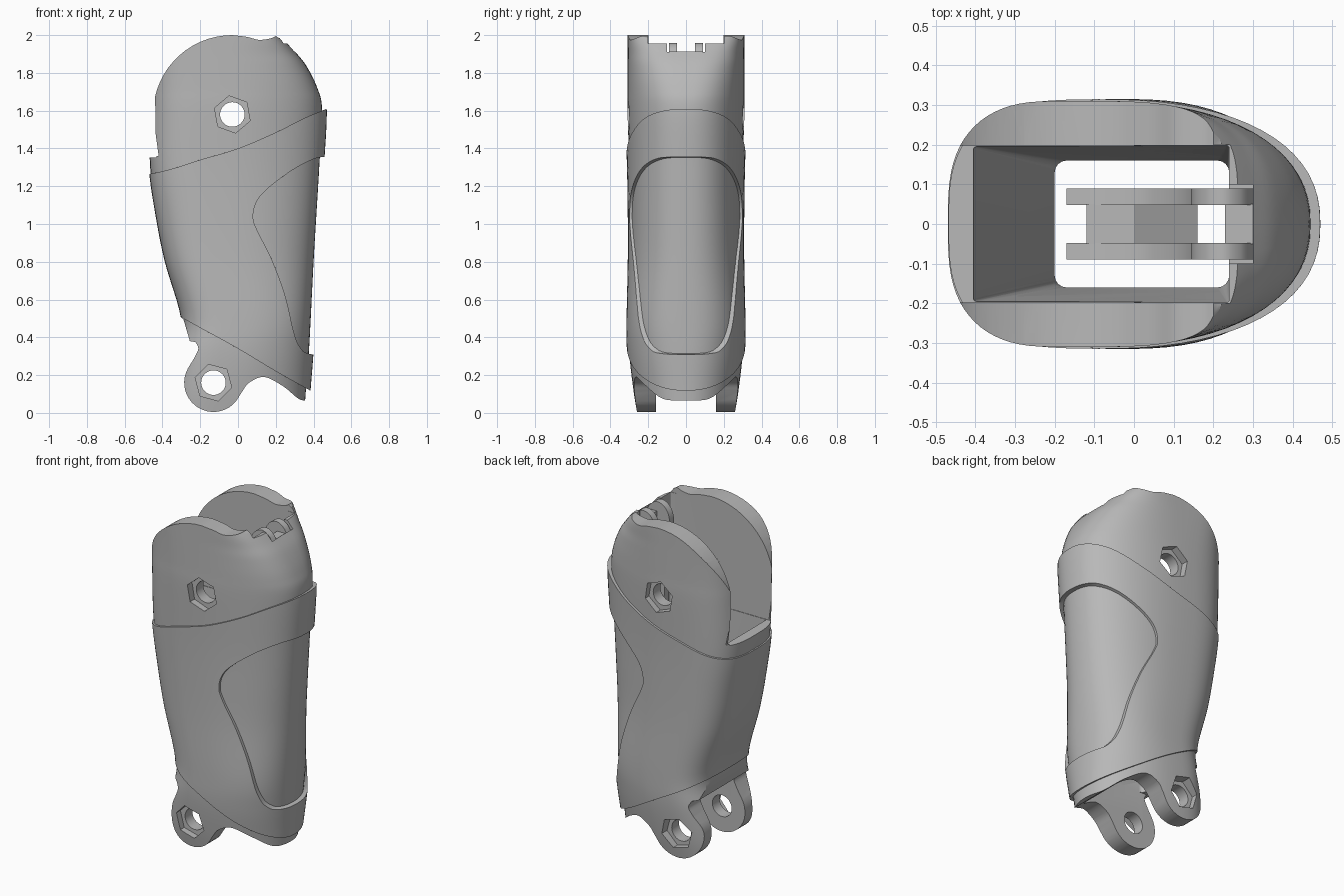
import bpy, bmesh, math
from mathutils import Vector

cube = bpy.data.objects.get("Cube")
if cube:
    bpy.data.objects.remove(cube, do_unlink=True)

grey = bpy.data.materials.new("mid_grey")
grey.use_nodes = True
GREY = (0.48, 0.48, 0.48, 1)
grey.diffuse_color = GREY
grey.node_tree.nodes["Principled BSDF"].inputs["Base Color"].default_value = GREY


def curve(pts, n=6):
    """Smooth open polyline through the given points."""
    p = [Vector(q) for q in pts]
    p = [p[0] * 2 - p[1]] + p + [p[-1] * 2 - p[-2]]
    out = []
    for i in range(1, len(p) - 2):
        a, b, c, d = p[i - 1:i + 3]
        for k in range(n):
            t = k / n
            out.append(b + (c - a) * t / 2 + (a * 2 - b * 5 + c * 4 - d) * t**2 / 2
                       + (b * 3 - a - c * 3 + d) * t**3 / 2)
    return [tuple(q) for q in out] + [tuple(p[-2])]


def skin(name, rings):
    """Closed solid through a stack of rings."""
    bm = bmesh.new()
    rows = [[bm.verts.new(co) for co in ring] for ring in rings]
    n = len(rows[0])
    for a, b in zip(rows, rows[1:]):
        for i in range(n):
            j = (i + 1) % n
            bm.faces.new((a[i], a[j], b[j], b[i]))
    bm.faces.new(rows[0][::-1])
    bm.faces.new(rows[-1])
    bmesh.ops.recalc_face_normals(bm, faces=bm.faces)
    mesh = bpy.data.meshes.new(name)
    bm.to_mesh(mesh)
    bm.free()
    mesh.materials.append(grey)
    ob = bpy.data.objects.new(name, mesh)
    bpy.context.collection.objects.link(ob)
    return ob


def prism(name, outline, y0=-0.6, y1=0.6):
    return skin(name, [[(x, y, z) for x, z in outline] for y in (y0, y1)])


def box(name, x0, x1, y, z0, z1):
    return prism(name, [(x0, z0), (x1, z0), (x1, z1), (x0, z1)], -y, y)


def ngon(cx, cz, r, n, turn=0):
    return [(cx + r * math.cos(turn + math.tau * i / n),
             cz + r * math.sin(turn + math.tau * i / n)) for i in range(n)]


def section(z, xl, xr, w, power, grow=0.0, n=72):
    """Squarish towards -x, rounder towards +x."""
    xl, xr, w = xl - grow * 0.3, xr + grow, w + grow * 0.5
    mid = xl + (xr - xl) * 0.4
    ring = []
    for i in range(n):
        a = math.tau * i / n
        c, s = math.cos(a), math.sin(a)
        e = power if c > 0 else 3.1
        half = xr - mid if c > 0 else mid - xl
        ring.append((mid + half * math.copysign(abs(c) ** (2 / e), c),
                     w * math.copysign(abs(s) ** (2 / e), s), z))
    return ring


def boolean(ob, tool, op="DIFFERENCE", keep=False):
    mod = ob.modifiers.new("cut", "BOOLEAN")
    mod.object, mod.operation, mod.solver = tool, op, "EXACT"
    bpy.context.view_layer.objects.active = ob
    bpy.ops.object.modifier_apply(modifier=mod.name)
    if not keep:
        bpy.data.objects.remove(tool, do_unlink=True)


def smooth(ob):
    bpy.ops.object.select_all(action="DESELECT")
    ob.select_set(True)
    bpy.context.view_layer.objects.active = ob
    bpy.ops.object.shade_smooth_by_angle(angle=math.radians(32))


# Body stations: height, back x, front x, half width, front squareness
stations = curve([
    (-0.02, -0.36, 0.35, 0.255, 2.2), (0.13, -0.35, 0.36, 0.28, 2.2),
    (0.32, -0.32, 0.375, 0.3, 2.3), (0.5, -0.295, 0.385, 0.302, 2.4),
    (0.8, -0.38, 0.40, 0.296, 2.3), (1.05, -0.43, 0.415, 0.296, 2.3),
    (1.3, -0.465, 0.43, 0.3, 2.3), (1.6, -0.47, 0.445, 0.31, 2.3),
    (1.72, -0.47, 0.42, 0.31, 2.5), (1.84, -0.47, 0.36, 0.31, 2.9),
    (1.92, -0.47, 0.295, 0.31, 3.5), (2.01, -0.47, 0.21, 0.31, 5)])
body = skin("segment_body", [section(*s) for s in stations])
sleeve = skin("outer_sleeve", [section(*s, grow=0.025) for s in stations])

# Side silhouette of the body, from the bottom lug round to the back rim
lug = (-0.13, 0.16)
pivot = (-0.03, 1.58)
side = [(lug[0] + 0.155 * math.cos(a), lug[1] + 0.155 * math.sin(a))
        for a in [math.radians(150 + 9 * i) for i in range(20)]]
side += curve([(0.02, 0.11), (0.06, 0.16), (0.14, 0.19), (0.24, 0.14), (0.32, 0.075), (0.36, 0.065)])
side += [(0.6, 0.065), (0.6, 1.9), (0.215, 1.985)]
side += curve([(0.2, 1.995), (0.17, 1.982), (0.11, 1.975), (0.05, 1.99), (-0.03, 2.0)])
side += [(pivot[0] + 0.42 * math.cos(a), pivot[1] + 0.42 * math.sin(a))
         for a in [math.radians(96 + 6 * i) for i in range(15)]]
side += [(-0.42, 1.36), (-0.6, 1.345), (-0.6, 0.5), (-0.29, 0.5), (-0.255, 0.38)]
side += curve([(-0.225, 0.375), (-0.21, 0.34), (-0.235, 0.285)], 4)
boolean(body, prism("side_cutter", side), "INTERSECT")

# Sleeve: slanted band with a shield-shaped window at the front
band = curve([(-0.6, 1.25), (-0.47, 1.265), (-0.35, 1.292), (-0.2, 1.34), (0, 1.40),
              (0.2, 1.485), (0.35, 1.56), (0.47, 1.61), (0.6, 1.66)])
band += curve([(0.6, 0.0), (0.37, 0.125), (0.2, 0.22), (0, 0.34), (-0.2, 0.45),
               (-0.31, 0.51), (-0.6, 0.66)])
boolean(sleeve, prism("band_cutter", band), "INTERSECT")
window = curve([(0.6, 1.36), (0.45, 1.355), (0.38, 1.335), (0.28, 1.28), (0.16, 1.19), (0.1, 1.12),
                (0.08, 1.04), (0.1, 0.97), (0.18, 0.81), (0.25, 0.62), (0.295, 0.43),
                (0.33, 0.345), (0.39, 0.31), (0.6, 0.29)])
boolean(sleeve, prism("window_cutter", window))

# Tapered through cavity, shared by body and sleeve
levels = [(-0.2, -0.2, 0.16, 0.03), (0.42, -0.2, 0.16, 0.03),
          (1.35, -0.405, 0.195, 0.008), (2.3, -0.41, 0.2, 0.008)]


def cavity_ring(z, x0, w, r):
    x1 = 0.24
    corners = [(x1 - r, w - r, 0), (x0 + r, w - r, 90), (x0 + r, r - w, 180), (x1 - r, r - w, 270)]
    return [(cx + r * math.cos(math.radians(a + k * 22.5)),
             cy + r * math.sin(math.radians(a + k * 22.5)), z)
            for cx, cy, a in corners for k in range(5)]


cavity = skin("cavity_cutter", [cavity_ring(*l) for l in levels])
boolean(sleeve, cavity, keep=True)
boolean(body, cavity)

# Openings between cheeks, between lugs, and the notch in the knuckle wall
boolean(body, box("cheek_gap", -0.7, 0.0, 0.198, 1.352, 2.3))
boolean(body, box("lug_gap", -0.7, 0.2, 0.16, -0.2, 0.372))
boolean(body, box("notch", 0.1, 0.3, 0.1, 1.8, 2.3))
boolean(body, box("notch_lip", 0.2, 0.6, 0.2, 1.955, 2.3))

# Pivot holes with hexagonal nut pockets on both sides
for (cx, cz), turn, depth in ((pivot, 100, 0.265), (lug, 105, 0.23)):
    boolean(body, prism("bore", ngon(cx, cz, 0.065, 32)))
    for s in (-1, 1):
        pocket = ngon(cx, cz, 0.1, 6, math.radians(turn))
        boolean(body, prism("nut_pocket", pocket, *sorted((s * depth, s * 0.5))))

# Rounded rim on the sleeve edges
rim = sleeve.modifiers.new("rim", "BEVEL")
rim.width, rim.segments, rim.limit_method = 0.007, 2, "ANGLE"
rim.angle_limit = math.radians(50)

# Cord guide: two curved fins along the inner front wall with a floor between
fin = curve([(0.3, 1.89), (0.27, 1.935), (0.225, 1.957), (0.175, 1.935), (0.145, 1.87),
             (0.15, 1.75), (0.18, 1.4), (0.16, 0.9), (0.05, 0.68), (-0.17, 0.6)])
fin += [(-0.17, 0.5), (0.25, 0.5), (0.25, 1.8), (0.3, 1.82)]
for name, s in (("left_guide_fin", 1), ("right_guide_fin", -1)):
    smooth(prism(name, fin, *sorted((s * 0.048, s * 0.09))))
prism("guide_floor", [(-0.12, 0.5), (0.16, 0.5), (0.16, 0.52), (0.0, 0.62), (-0.12, 0.62)], -0.05, 0.05)
box("guide_stop", 0.23, 0.3, 0.05, 1.78, 1.9)

smooth(body)
smooth(sleeve)
